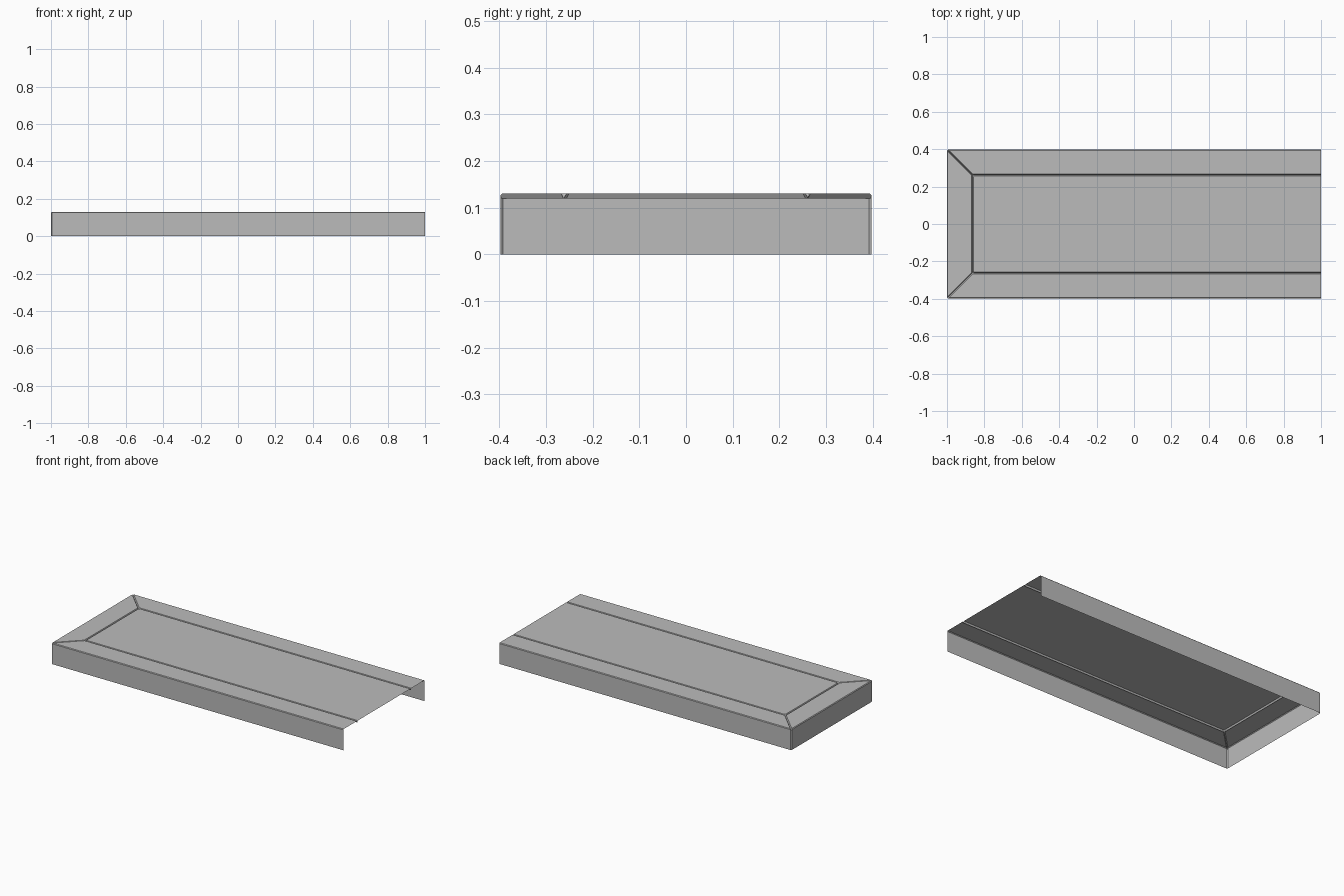
import bpy
import bmesh

cube = bpy.data.objects.get("Cube")
if cube:
    bpy.data.objects.remove(cube, do_unlink=True)

HALF_X, HALF_Y = 1.0, 0.398
TOP, GROOVE = 0.13, 0.12
CORNER = 0.006

grey = bpy.data.materials.new("plain_grey")
grey.use_nodes = True
colour = (0.5, 0.5, 0.5, 1)
grey.diffuse_color = colour
grey.node_tree.nodes["Principled BSDF"].inputs["Base Color"].default_value = colour


def u_ring(bm, inset, z, corner_z):
    """U-shaped row around the three closed sides; corner_z sets the mitre depth."""
    x, y = -HALF_X + inset, HALF_Y - inset
    half = [(HALF_X, y, z), (x + CORNER, y, z),
            (x + CORNER / 2, y - CORNER / 2, corner_z), (x, y - CORNER, z)]
    front = [(px, -py, pz) for px, py, pz in half]
    return [bm.verts.new(p) for p in front + half[::-1]]


# Shell rows from the wall foot up to the centre panel: inset, height, mitre height
rows = [
    (0, 0, 0),
    (0, TOP - 0.004, GROOVE),
    (0.004, TOP, GROOVE),
    (0.131, TOP, GROOVE),
    (0.136, GROOVE, GROOVE),
    (0.141, TOP, TOP),
]

bm = bmesh.new()
rings = [u_ring(bm, *row) for row in rows]

# Walls, border panels and grooves
for low, high in zip(rings, rings[1:]):
    for i in range(len(low) - 1):
        bm.faces.new((low[i + 1], low[i], high[i], high[i + 1]))

# Centre panel
bm.faces.new(rings[-1][::-1])

mesh = bpy.data.meshes.new("panelled_cover")
bm.to_mesh(mesh)
bm.free()
mesh.materials.append(grey)
cover = bpy.data.objects.new("panelled_cover", mesh)
bpy.context.collection.objects.link(cover)
